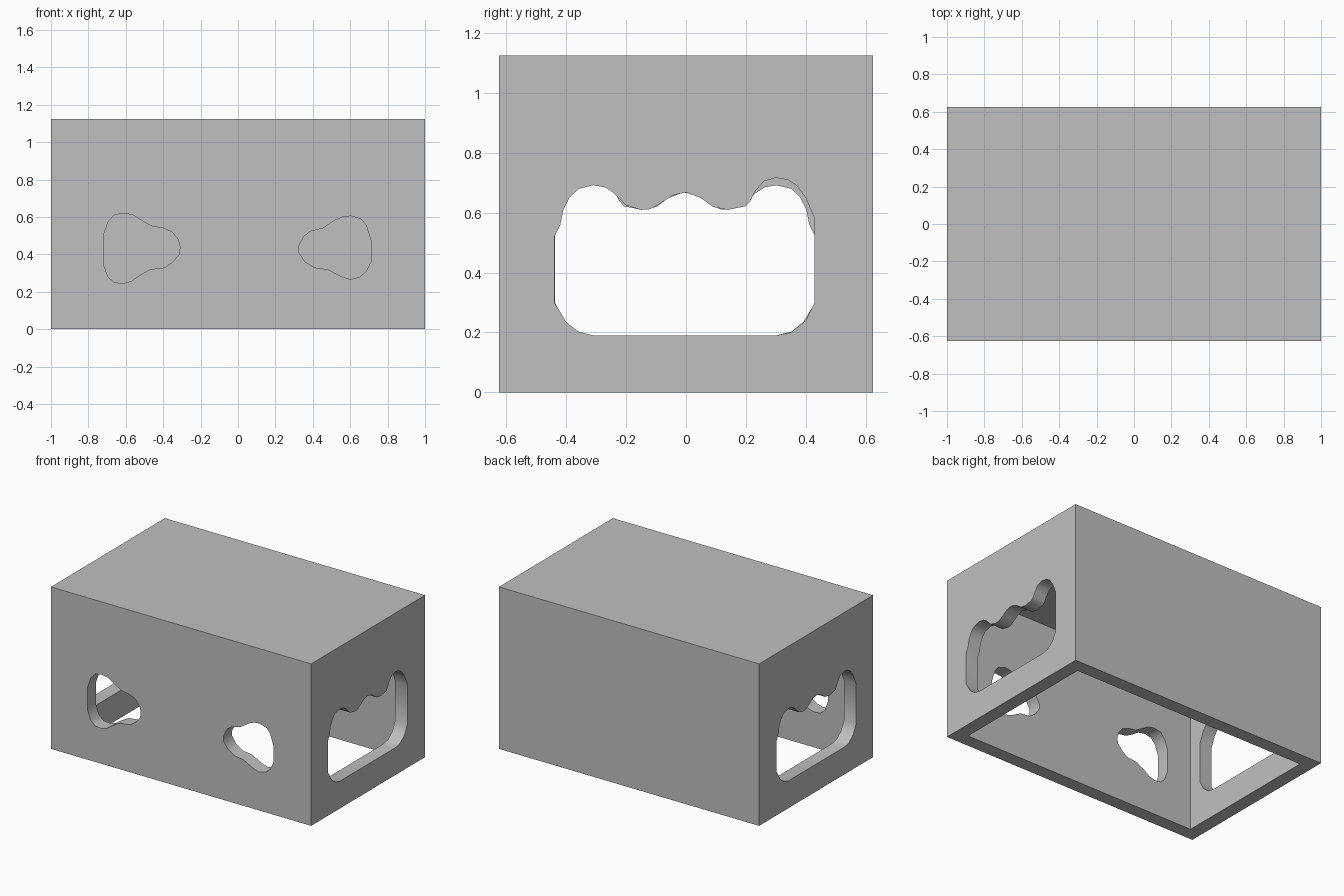
import bpy, bmesh, math
from mathutils import Vector

default = bpy.data.objects.get("Cube")
if default:
    bpy.data.objects.remove(default, do_unlink=True)

HALF_X, HALF_Y, HEIGHT, WALL = 1.0, 0.625, 1.125, 0.094

grey = bpy.data.materials.new("plain grey")
grey.use_nodes = True
grey.diffuse_color = (0.53, 0.53, 0.53, 1)
grey.node_tree.nodes["Principled BSDF"].inputs["Base Color"].default_value = grey.diffuse_color


def make_object(name, bm):
    bmesh.ops.recalc_face_normals(bm, faces=bm.faces)
    mesh = bpy.data.meshes.new(name)
    bm.to_mesh(mesh)
    bm.free()
    mesh.materials.append(grey)
    obj = bpy.data.objects.new(name, mesh)
    bpy.context.collection.objects.link(obj)
    return obj


def block(name, half_x, half_y, low, high):
    bm = bmesh.new()
    bmesh.ops.create_cube(bm, size=1)
    for v in bm.verts:
        v.co = Vector((v.co.x * 2 * half_x, v.co.y * 2 * half_y,
                       low + (v.co.z + 0.5) * (high - low)))
    return make_object(name, bm)


def prism(name, points, depth):
    """Extrude a closed outline of 3D points along the depth vector."""
    bm = bmesh.new()
    face = bm.faces.new([bm.verts.new(p) for p in points])
    result = bmesh.ops.extrude_face_region(bm, geom=[face], use_keep_orig=True)
    moved = [g for g in result["geom"] if isinstance(g, bmesh.types.BMVert)]
    bmesh.ops.translate(bm, verts=moved, vec=depth)
    return make_object(name, bm)


def cut(target, cutter):
    cutter.hide_render = True
    mod = target.modifiers.new("cut", 'BOOLEAN')
    mod.operation = 'DIFFERENCE'
    mod.solver = 'EXACT'
    mod.object = cutter
    bpy.context.view_layer.objects.active = target
    bpy.ops.object.modifier_apply(modifier=mod.name)
    bpy.data.objects.remove(cutter, do_unlink=True)


# Scalloped opening in the end walls, as (y, z)
end_outline = [
    (-.31, .19), (.30, .19), (.35, .2), (.4, .24), (.43, .3), (.43, .58),
    (.4, .65), (.37, .69), (.34, .71), (.3, .717), (.26, .705), (.23, .67),
    (.215, .64), (.2, .622), (.14, .61), (.09, .62), (.05, .65), (0, .668),
    (-.04, .66), (-.08, .635), (-.12, .612), (-.15, .61), (-.2, .625),
    (-.24, .665), (-.27, .685), (-.31, .692), (-.36, .68), (-.39, .65),
    (-.41, .61), (-.42, .56), (-.44, .52), (-.44, .3), (-.4, .235), (-.36, .203)]

# Pear-shaped openings in the front wall, as (x, z)
right_outline = [
    (-.72, .5), (-.72, .35), (-.695, .28), (-.66, .25), (-.615, .246),
    (-.57, .257), (-.535, .283), (-.47, .32), (-.39, .33), (-.35, .36),
    (-.315, .4), (-.31, .44), (-.32, .48), (-.353, .52), (-.4, .54),
    (-.46, .55), (-.51, .578), (-.56, .61), (-.61, .62), (-.663, .61), (-.695, .572)]
left_outline = [
    (.71, .476), (.71, .36), (.685, .31), (.652, .28), (.6, .267), (.55, .283),
    (.48, .32), (.407, .33), (.36, .36), (.326, .41), (.326, .445), (.353, .497),
    (.39, .524), (.455, .54), (.52, .583), (.56, .6), (.604, .605), (.658, .588), (.685, .556)]

# Box shell, open at the bottom
box_shell = block("box_shell", HALF_X, HALF_Y, 0, HEIGHT)
cut(box_shell, block("hollow", HALF_X - WALL, HALF_Y - WALL, -0.1, HEIGHT - WALL))

# End openings, turned half round from one end to the other
for side in (1, -1):
    shift = 0 if side > 0 else -0.008
    points = [(side * (HALF_X + 0.1), side * y + shift, z) for y, z in end_outline]
    cut(box_shell, prism("end_cutter", points, Vector((-side * 0.25, 0, 0))))

# Front openings
for outline in (right_outline, left_outline):
    points = [(x, -HALF_Y - 0.1, z) for x, z in outline]
    cut(box_shell, prism("front_cutter", points, Vector((0, 0.25, 0))))

# Smooth the curved rims, keep the box edges sharp
bpy.ops.object.select_all(action='DESELECT')
box_shell.select_set(True)
bpy.context.view_layer.objects.active = box_shell
bpy.ops.object.shade_smooth_by_angle(angle=math.radians(40))
